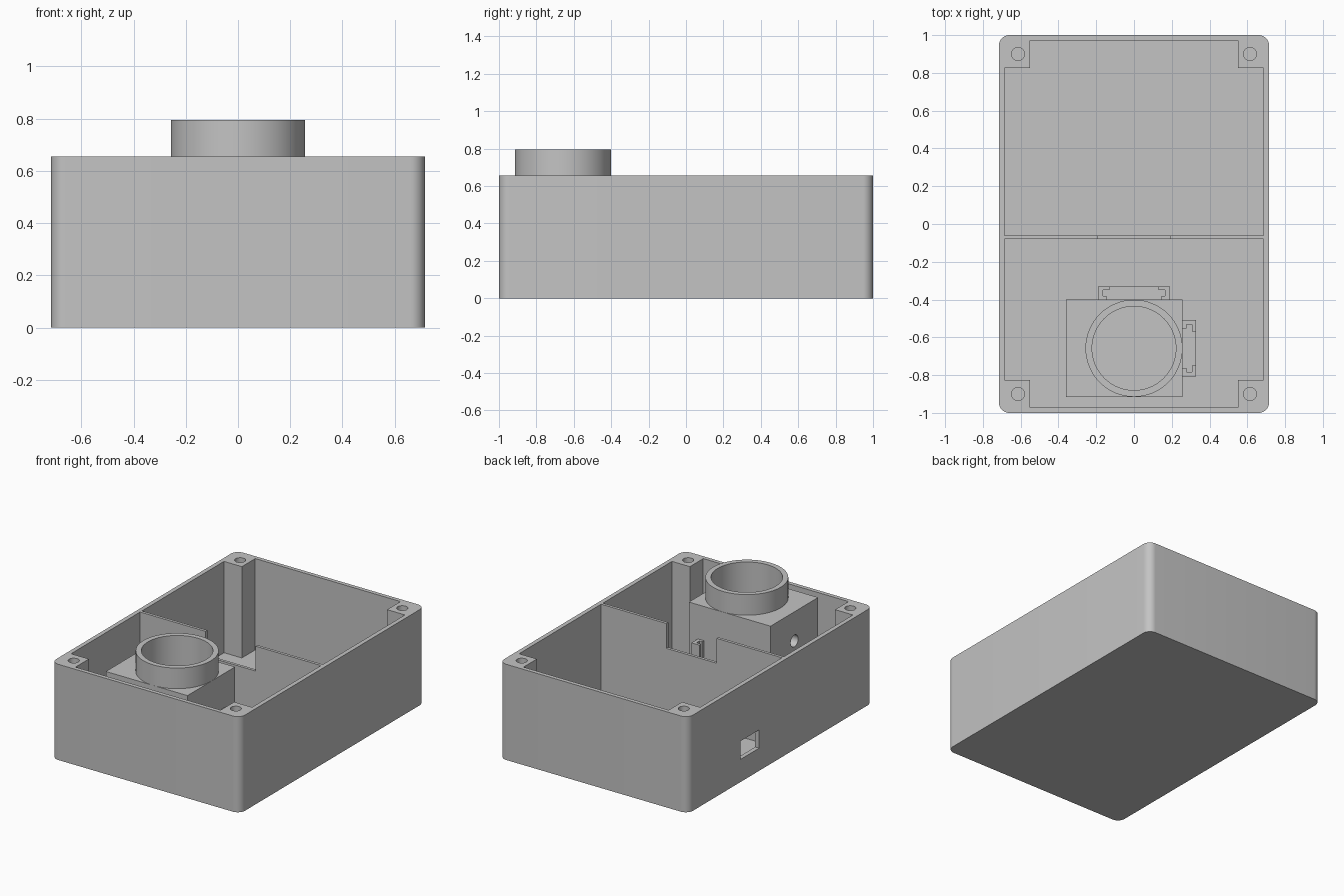
import bpy, bmesh, math

cube = bpy.data.objects.get("Cube")
if cube:
    bpy.data.objects.remove(cube, do_unlink=True)

grey = bpy.data.materials.new("plain_grey")
grey.use_nodes = True
GREY = (0.55, 0.55, 0.55, 1)
grey.diffuse_color = GREY
grey.node_tree.nodes["Principled BSDF"].inputs["Base Color"].default_value = GREY


def prism(name, outline, z0, z1):
    """Extrude a counter-clockwise outline from z0 up to z1."""
    bm = bmesh.new()
    base = bm.faces.new([bm.verts.new((x, y, z0)) for x, y in outline])
    top = bmesh.ops.extrude_face_region(bm, geom=[base])["geom"]
    verts = [v for v in top if isinstance(v, bmesh.types.BMVert)]
    bmesh.ops.translate(bm, verts=verts, vec=(0, 0, z1 - z0))
    bmesh.ops.recalc_face_normals(bm, faces=bm.faces)
    mesh = bpy.data.meshes.new(name)
    bm.to_mesh(mesh)
    bm.free()
    mesh.materials.append(grey)
    obj = bpy.data.objects.new(name, mesh)
    bpy.context.collection.objects.link(obj)
    return obj


def rect(x0, x1, y0, y1):
    return [(x0, y0), (x1, y0), (x1, y1), (x0, y1)]


def circle(cx, cy, r, n=64):
    return [(cx + r * math.cos(math.tau * i / n), cy + r * math.sin(math.tau * i / n))
            for i in range(n)]


def rounded(hx, hy, r, n=10):
    pts = []
    for k, (sx, sy) in enumerate([(1, 1), (-1, 1), (-1, -1), (1, -1)]):
        for i in range(n + 1):
            a = (k + i / n) * math.pi / 2
            pts.append((sx * (hx - r) + r * math.cos(a), sy * (hy - r) + r * math.sin(a)))
    return pts


def activate(obj):
    bpy.ops.object.select_all(action="DESELECT")
    obj.select_set(True)
    bpy.context.view_layer.objects.active = obj


def cut(obj, cutter):
    cutter.hide_render = True
    activate(obj)
    mod = obj.modifiers.new("cut", "BOOLEAN")
    mod.operation, mod.solver, mod.object = "DIFFERENCE", "EXACT", cutter
    bpy.ops.object.modifier_apply(modifier=mod.name)
    bpy.data.objects.remove(cutter, do_unlink=True)


def smooth(obj):
    activate(obj)
    bpy.ops.object.shade_smooth_by_angle(angle=math.radians(30))


RIM, FLOOR = 0.655, 0.03
IX, IY, PX, PY = 0.685, 0.972, 0.55, 0.827

# Tray with a cavity that leaves four corner posts
tray = prism("tray", rounded(0.715, 1.0, 0.055), 0, RIM)
cavity = []
for sx, sy in [(1, 1), (-1, 1), (-1, -1), (1, -1)]:
    corner = [(sx * IX, sy * PY), (sx * PX, sy * PY), (sx * PX, sy * IY)]
    cavity += corner if sx * sy > 0 else corner[::-1]
cut(tray, prism("cavity_cutter", cavity, FLOOR, 0.8))

# Screw holes in the posts
for sx in (-1, 1):
    for sy in (-1, 1):
        cut(tray, prism("screw_cutter", circle(sx * 0.614, sy * 0.9, 0.035, 32), 0.2, 0.8))

# Cable window in one side wall
cut(tray, prism("window_cutter", rect(-0.8, -0.62, 0.23, 0.43), 0.155, 0.28))
smooth(tray)

# Dividing wall with a notch in its upper edge
divider = prism("divider", rect(-IX, IX, -0.08, -0.06), FLOOR, RIM)
cut(divider, prism("notch_cutter", rect(-0.19, 0.19, -0.12, -0.02), 0.485, 0.8))

# Bored block with a cross hole, and the round collar on top
CY = -0.658
block = prism("bored_block", rect(-0.36, 0.258, -0.915, -0.4), FLOOR, RIM - 0.001)
cut(block, prism("bore_cutter", circle(0, CY, 0.222), -0.1, 0.9))
hole = prism("cross_hole_cutter", circle(0, 0, 0.04, 32), -0.15, 0.15)
hole.rotation_euler.y = math.pi / 2
hole.location = (-0.3, CY, 0.455)
bpy.context.view_layer.update()
cut(block, hole)
smooth(block)
collar = prism("collar", circle(0, CY, 0.257), RIM - 0.001, 0.795)
cut(collar, prism("collar_cutter", circle(0, CY, 0.222), 0.5, 0.9))
smooth(collar)

# Slotted holders on two sides of the block: a low base and two C-shaped jaws
def holder(name, half, location, turn):
    jaw = [(0, 0), (0.045, 0), (0.045, 0.02), (0.025, 0.02), (0.025, 0.05),
           (0.06, 0.05), (0.06, 0.07), (0, 0.07)]
    parts = [prism(name + "_base", rect(-half, half, 0, 0.07), FLOOR, 0.2),
             prism(name + "_jaw_a", [(x - half, y) for x, y in jaw], 0.2, 0.42),
             prism(name + "_jaw_b", [(half - x, y) for x, y in jaw], 0.2, 0.42)]
    for part in parts:
        part.location = location
        part.rotation_euler.z = turn


holder("back_holder", 0.19, (0, -0.4, 0), 0)
holder("side_holder", 0.15, (0.258, CY, 0), -math.pi / 2)
